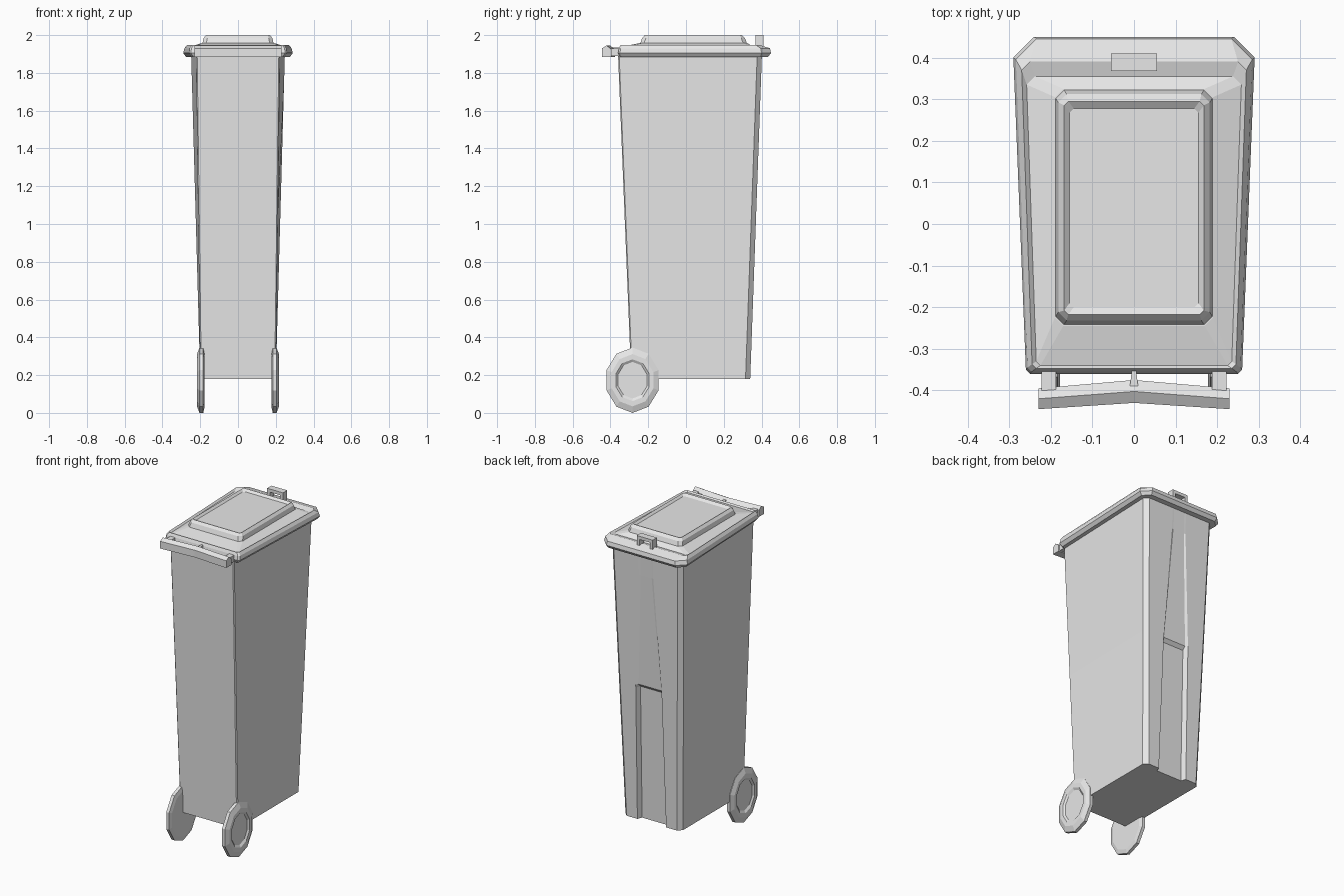
import bpy, bmesh, math

cube = bpy.data.objects.get("Cube")
if cube:
    bpy.data.objects.remove(cube, do_unlink=True)

grey = bpy.data.materials.new("light_grey_plastic")
grey.use_nodes = True
grey.diffuse_color = (0.8, 0.8, 0.8, 1)
grey.node_tree.nodes["Principled BSDF"].inputs["Base Color"].default_value = (0.8, 0.8, 0.8, 1)


def loft(name, rings):
    """Skin a stack of equal-length rings and cap both ends."""
    bm = bmesh.new()
    loops = [[bm.verts.new(p) for p in ring] for ring in rings]
    n = len(loops[0])
    for a, b in zip(loops, loops[1:]):
        for i in range(n):
            j = (i + 1) % n
            bm.faces.new((a[i], a[j], b[j], b[i]))
    bm.faces.new(loops[0][::-1])
    bm.faces.new(loops[-1])
    bmesh.ops.recalc_face_normals(bm, faces=bm.faces[:])
    mesh = bpy.data.meshes.new(name)
    bm.to_mesh(mesh)
    bm.free()
    mesh.materials.append(grey)
    obj = bpy.data.objects.new(name, mesh)
    bpy.context.collection.objects.link(obj)
    return obj


def box(name, x0, x1, y0, y1, z0, z1):
    return loft(name, [[(x0, y0, z), (x1, y0, z), (x1, y1, z), (x0, y1, z)] for z in (z0, z1)])


def outline(z, front_w, back_w, front_y, back_y, cf=0.01, cb=0.03):
    """Tapered rectangle with cut corners."""
    half = [(front_w - cf, front_y), (front_w, front_y + cf),
            (back_w, back_y - cb), (back_w - cb, back_y)]
    return [(x, y, z) for x, y in half] + [(-x, y, z) for x, y in half[::-1]]


# Tapered body with a channel down the back
def body_ring(z, depth, notch):
    t = (z - 0.18) / 1.72
    back_y = 0.34 + 0.062 * t
    ring = outline(z, 0.2 + 0.022 * t, 0.2 + 0.048 * t, -0.29 - 0.07 * t, back_y, 0.006, 0.025)
    channel = [(notch, back_y, z), (notch - 0.012, back_y - depth, z)]
    channel += [(-x, y, z) for x, y, z in channel[::-1]]
    return ring[:4] + channel + ring[4:]


loft("body", [body_ring(0.18, 0.03, 0.10), body_ring(1.02, 0.03, 0.09),
              body_ring(1.04, 0.012, 0.09), body_ring(1.75, 0.001, 0.05),
              body_ring(1.90, 0.0, 0.05)])

# Lid with drooping lip and sloping field
loft("lid", [
    outline(1.885, 0.245, 0.275, -0.350, 0.435, 0.01, 0.04),
    outline(1.905, 0.260, 0.290, -0.360, 0.450, 0.01, 0.05),
    outline(1.930, 0.256, 0.284, -0.355, 0.445, 0.01, 0.05),
    outline(1.948, 0.245, 0.270, -0.347, 0.390, 0.01, 0.02),
    outline(1.938, 0.235, 0.258, -0.340, 0.355, 0.01, 0.02),
    outline(1.958, 0.190, 0.190, -0.245, 0.325, 0.02, 0.02)])

# Raised lid panel with a shallow dished top
loft("lid_panel", [
    outline(1.950, 0.190, 0.190, -0.245, 0.325, 0.02, 0.02),
    outline(1.985, 0.182, 0.182, -0.232, 0.312, 0.02, 0.02),
    outline(2.000, 0.168, 0.168, -0.218, 0.295, 0.01, 0.01),
    outline(1.988, 0.155, 0.155, -0.200, 0.278, 0.01, 0.01)])

# Small grip loop at the rear of the lid
for side, s in (("left", 1), ("right", -1)):
    box(side + "_grip_post", s * 0.035, s * 0.055, 0.368, 0.41, 1.92, 1.985)
box("grip_bar", -0.055, 0.055, 0.368, 0.41, 1.98, 2.0)

# Front handle bar, bent at the middle
loft("handle_bar", [[(x, y0, 1.885), (x, y1, 1.885), (x, y1, 1.925), (x, (y0 + y1) / 2, 1.945),
                     (x, y0, 1.93)]
                    for x, y0, y1 in ((-0.23, -0.445, -0.395), (0, -0.43, -0.375),
                                      (0.23, -0.445, -0.395))])
loft("handle_rib", [[(-w, y, 1.89), (w, y, 1.89), (w, y, 1.935), (-w, y, 1.935)]
                    for w, y in ((0.012, -0.41), (0.004, -0.34))])
for side, s in (("left", 1), ("right", -1)):
    box(side + "_handle_arm", s * 0.188, s * 0.222, -0.41, -0.33, 1.89, 1.93)


# Wheels: ten-sided, with a raised ring around a sunken hub
def wheel_ring(s, x, scale):
    return [(s * x, -0.283 + 0.145 * scale * math.cos(a), 0.173 + 0.173 * scale * math.sin(a))
            for a in (math.tau * (i + 0.5) / 10 for i in range(10))]


def wheel(name, s):
    sections = ((0.178, 0.85), (0.184, 1.0), (0.204, 1.0), (0.217, 0.8),
                (0.217, 0.64), (0.208, 0.56))
    rings = [wheel_ring(s, x, r) for x, r in sections]
    low = min(p[2] for r in rings for p in r)
    return loft(name, [[(x, y, z - low) for x, y, z in r] for r in rings])


wheel("left_wheel", 1)
wheel("right_wheel", -1)
